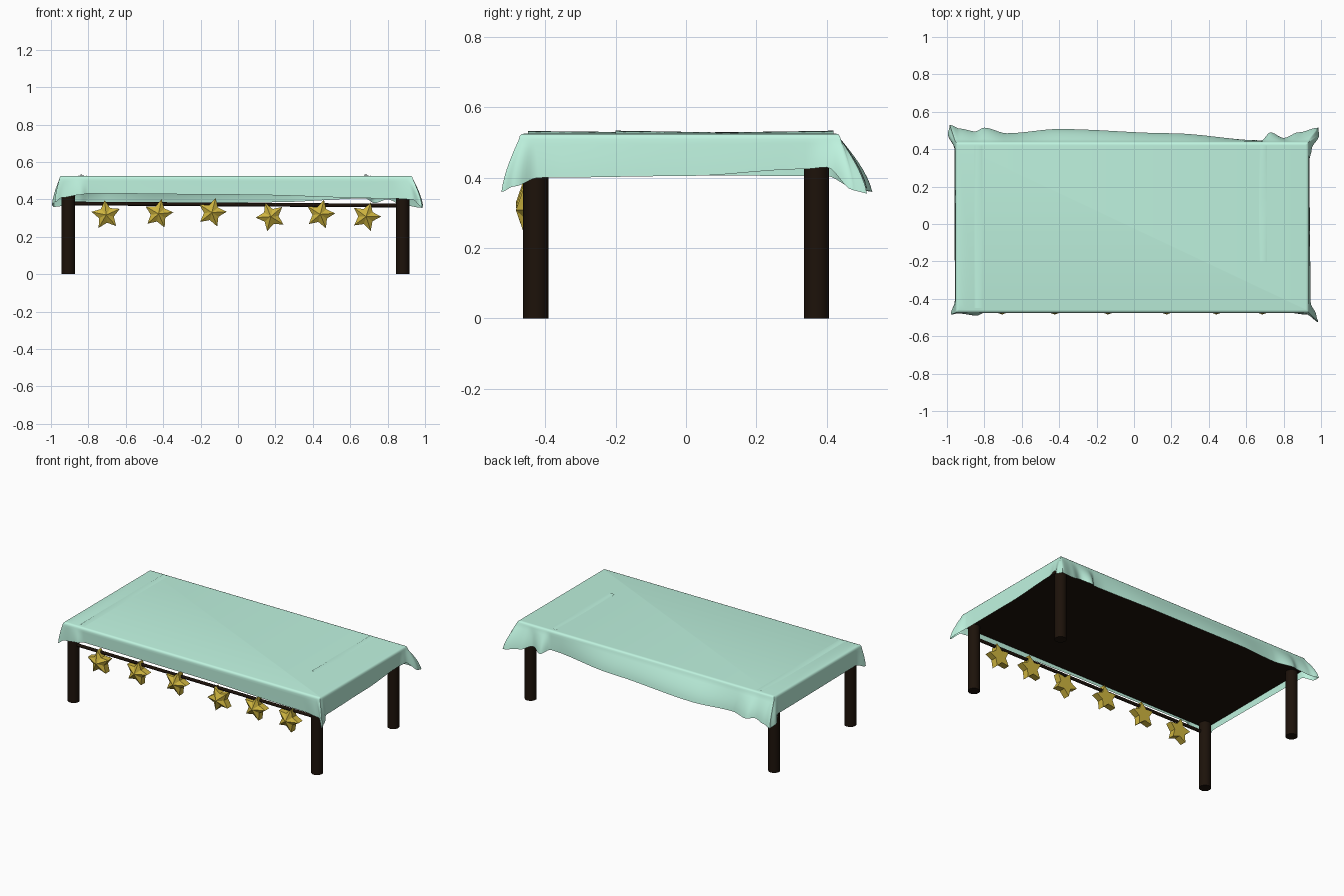
import bpy, bmesh, math
from mathutils import Vector

if "Cube" in bpy.data.objects:
    bpy.data.objects.remove(bpy.data.objects["Cube"])


def material(name, rgb):
    m = bpy.data.materials.new(name)
    m.diffuse_color = (*rgb, 1)
    m.use_nodes = True
    m.node_tree.nodes["Principled BSDF"].inputs["Base Color"].default_value = m.diffuse_color
    return m


WOOD = material("dark_wood", (0.012, 0.006, 0.003))
CLOTH = material("mint_cloth", (0.52, 0.90, 0.74))
GOLD = material("gold", (0.62, 0.46, 0.05))


def finish(bm, name, mat, smooth=None):
    bmesh.ops.recalc_face_normals(bm, faces=bm.faces)
    me = bpy.data.meshes.new(name)
    bm.to_mesh(me)
    bm.free()
    ob = bpy.data.objects.new(name, me)
    bpy.context.collection.objects.link(ob)
    me.materials.append(mat)
    if smooth:
        bpy.ops.object.select_all(action='DESELECT')
        ob.select_set(True)
        bpy.context.view_layer.objects.active = ob
        bpy.ops.object.shade_smooth_by_angle(angle=math.radians(smooth))
    return ob


def cylinder(name, a, b, r, sides=32):
    a, b = Vector(a), Vector(b)
    bm = bmesh.new()
    bmesh.ops.create_cone(bm, cap_ends=True, segments=sides, radius1=r, radius2=r, depth=(b - a).length)
    bm.transform((b - a).to_track_quat('Z', 'Y').to_matrix().to_4x4())
    bmesh.ops.translate(bm, verts=bm.verts, vec=(a + b) / 2)
    return finish(bm, name, WOOD, 40)


# legs
for sx, x in (("left", -0.907), ("right", 0.88)):
    for sy, y in (("front", -0.427), ("back", 0.371)):
        cylinder(f"{sy}_{sx}_leg", (x, y, 0), (x, y, 0.46), 0.036)

# table board under the cloth
bm = bmesh.new()
bmesh.ops.create_cube(bm, size=1)
bmesh.ops.scale(bm, verts=bm.verts, vec=(1.865, 0.89, 0.08))
bmesh.ops.translate(bm, verts=bm.verts, vec=(-0.01, -0.018, 0.477))
finish(bm, "table_board", WOOD)

# rail carrying the stars
cylinder("star_rail", (-0.9, -0.43, 0.378), (0.88, -0.43, 0.367), 0.010, 12)


# hanging stars: ridged front, flat back
def star(i, x, z, tilt, R=0.080, r=0.042):
    bm = bmesh.new()
    rings = []
    for y in (-0.457, -0.415):
        ring = []
        for k in range(10):
            a = math.pi / 2 - math.radians(tilt) + k * math.pi / 5
            q = r if k % 2 else R
            ring.append(bm.verts.new((x + q * math.cos(a), y, z + q * math.sin(a))))
        rings.append(ring)
    apex = bm.verts.new((x, -0.484, z))
    for k in range(10):
        j = (k + 1) % 10
        bm.faces.new((rings[0][k], rings[0][j], apex))
        bm.faces.new((rings[0][k], rings[1][k], rings[1][j], rings[0][j]))
    bm.faces.new(rings[1])
    finish(bm, f"star_{i}", GOLD)


for i, s in enumerate(((-0.705, 0.317, -6), (-0.425, 0.323, 12), (-0.14, 0.33, 15),
                       (0.175, 0.308, -22), (0.44, 0.32, 14), (0.685, 0.308, 18))):
    star(i + 1, *s)

# tablecloth: table edge (x, y) and matching hem point (x, y, z), counter-clockwise
X0, X1, Y0, Y1 = -0.955, 0.935, -0.475, 0.44
KEYS = [
    (X0, Y0, -0.98, -0.485, 0.385), (-0.92, Y0, -0.94, -0.478, 0.41), (-0.86, Y0, -0.84, -0.49, 0.425),
    (-0.8, Y0, -0.8, -0.475, 0.432), (0, Y0, 0, -0.474, 0.425), (0.8, Y0, 0.82, -0.474, 0.405),
    (0.9, Y0, 0.93, -0.485, 0.40),
    (X1, Y0, 0.985, -0.525, 0.36), (X1, -0.46, 0.975, -0.49, 0.375), (X1, -0.43, 0.945, -0.42, 0.40),
    (X1, 0, 0.94, 0, 0.405), (X1, 0.34, 0.938, 0.34, 0.425), (X1, 0.41, 0.95, 0.40, 0.43),
    (X1, Y1, 0.99, 0.475, 0.365), (0.925, Y1, 0.985, 0.515, 0.355), (0.87, Y1, 0.88, 0.49, 0.37),
    (0.82, Y1, 0.80, 0.46, 0.40), (0.74, Y1, 0.73, 0.49, 0.38), (0.68, Y1, 0.68, 0.447, 0.405),
    (0.2, Y1, 0.2, 0.485, 0.385), (-0.4, Y1, -0.4, 0.508, 0.37), (-0.68, Y1, -0.68, 0.485, 0.375),
    (-0.8, Y1, -0.8, 0.515, 0.37), (-0.86, Y1, -0.85, 0.495, 0.38), (-0.93, Y1, -0.93, 0.51, 0.365),
    (X0, Y1, -0.985, 0.53, 0.36), (X0, 0.425, -0.995, 0.48, 0.37), (X0, 0.39, -0.96, 0.40, 0.405),
    (X0, -0.40, -0.958, -0.41, 0.41),
]
SUB, LEVELS = 6, 8
keys = [Vector(k) for k in KEYS]
columns = []
for i, p in enumerate(keys):
    q = keys[(i + 1) % len(keys)]
    for s in range(SUB):
        t = s / SUB
        lin = p.lerp(q, t)
        ease = p.lerp(q, t * t * (3 - 2 * t))
        along_x = abs(q[0] - p[0]) > abs(q[1] - p[1])
        hem = (lin[2], ease[3], ease[4]) if along_x else (ease[2], lin[3], ease[4])
        columns.append(((lin[0], lin[1]), hem))

bm = bmesh.new()
rings = []
for inset, z in ((0.016, 0.526), (0.007, 0.524), (0.002, 0.518)):
    rings.append([bm.verts.new((min(max(b[0], X0 + inset), X1 - inset),
                                min(max(b[1], Y0 + inset), Y1 - inset), z)) for b, h in columns])
for l in range(LEVELS):
    u = l / (LEVELS - 1)
    f = 0.4 * u + 0.6 * math.sin(u * math.pi / 2)     # bulging drape
    rings.append([bm.verts.new((b[0] + (h[0] - b[0]) * f, b[1] + (h[1] - b[1]) * f,
                                0.510 + (h[2] - 0.510) * u)) for b, h in columns])
n = len(columns)
for a, b in zip(rings, rings[1:]):
    for k in range(n):
        bm.faces.new((a[k], b[k], b[(k + 1) % n], a[(k + 1) % n]))
bm.faces.new(rings[0])
bmesh.ops.remove_doubles(bm, verts=bm.verts, dist=0.0005)
finish(bm, "tablecloth", CLOTH, 60)


# low fold creases across the cloth top
def crease(name, x, y0, y1, h):
    bm = bmesh.new()
    rows = []
    for k in range(13):
        t = k / 12
        z = 0.526 + h * (0.35 + 0.65 * abs(2 * t - 1))
        rows.append([bm.verts.new((x + dx, y0 + (y1 - y0) * t, zz))
                     for dx, zz in ((-0.012, 0.5262), (0, z), (0.03, 0.5262))])
    for a, b in zip(rows, rows[1:]):
        for j in range(2):
            bm.faces.new((a[j], a[j + 1], b[j + 1], b[j]))
    finish(bm, name, CLOTH, 60)


crease("left_crease", -0.84, -0.45, 0.42, 0.007)
crease("right_crease", 0.68, -0.2, 0.42, 0.008)
